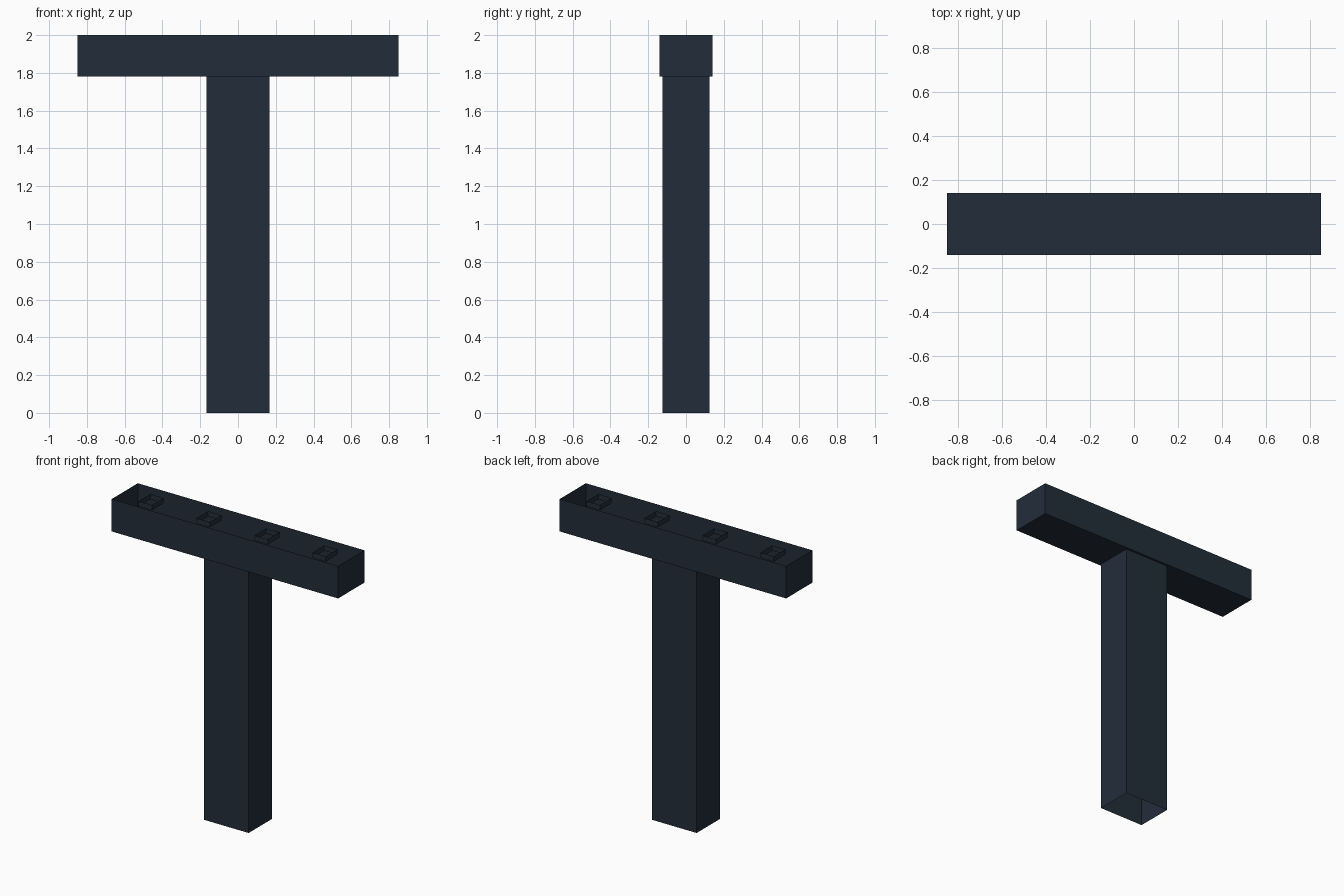
import bpy
import bmesh
from mathutils import Vector

default = bpy.data.objects.get("Cube")
if default:
    bpy.data.objects.remove(default, do_unlink=True)

# Single dark slate paint
slate = bpy.data.materials.new("dark_slate")
slate.use_nodes = True
colour = (0.016, 0.0262, 0.0423, 1)
slate.diffuse_color = colour
slate.node_tree.nodes["Principled BSDF"].inputs["Base Color"].default_value = colour


def open_box(name, size, centre, open_top=False, open_bottom=False):
    """Thin-skinned box with its top and/or bottom face removed."""
    bm = bmesh.new()
    bmesh.ops.create_cube(bm, size=1)
    gone = [f for f in bm.faces
            if (open_top and f.normal.z > 0.5) or (open_bottom and f.normal.z < -0.5)]
    bmesh.ops.delete(bm, geom=gone, context="FACES")
    bmesh.ops.scale(bm, vec=Vector(size), verts=bm.verts)
    mesh = bpy.data.meshes.new(name)
    bm.to_mesh(mesh)
    bm.free()
    mesh.materials.append(slate)
    obj = bpy.data.objects.new(name, mesh)
    obj.location = centre
    bpy.context.collection.objects.link(obj)
    return obj


# Hollow upright post, open at the foot
open_box("post", (0.335, 0.25, 1.78), (0, 0, 0.89), open_top=True, open_bottom=True)

# Crossbar tray, open along the top
open_box("crossbar_tray", (1.7, 0.28, 0.22), (0, 0, 1.89), open_top=True)

# Four small open frames along the tray mouth
for i in range(4):
    x = (i - 1.5) * 0.435
    open_box(f"small_frame_{i + 1}", (0.1, 0.126, 0.035), (x, 0, 1.978),
             open_top=True, open_bottom=True)
